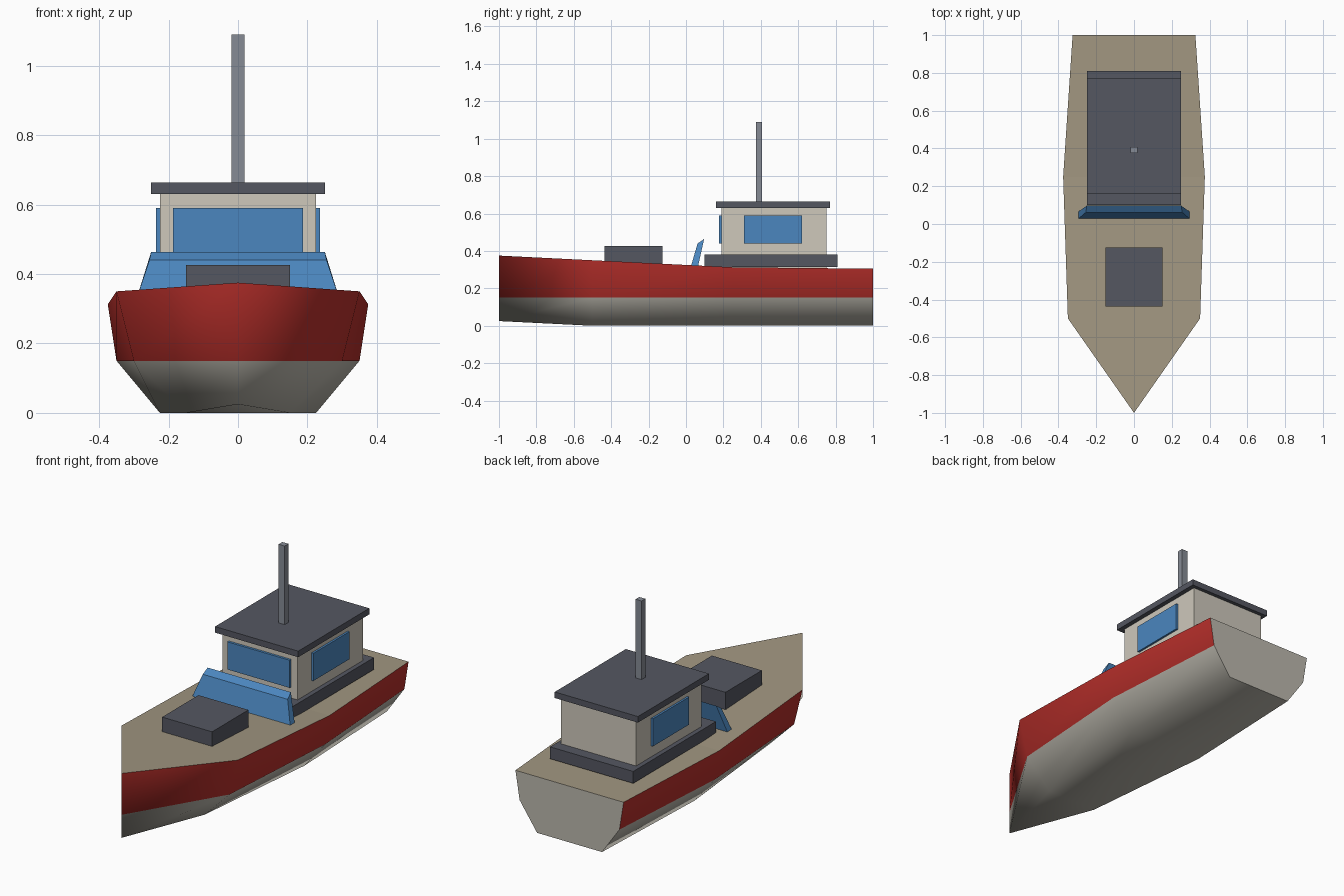
import bpy, bmesh

if "Cube" in bpy.data.objects:
    bpy.data.objects.remove(bpy.data.objects["Cube"])


def material(name, color):
    m = bpy.data.materials.new(name)
    m.diffuse_color = (*color, 1)
    m.use_nodes = True
    m.node_tree.nodes["Principled BSDF"].inputs["Base Color"].default_value = m.diffuse_color
    return m


RED = material("red_paint", (0.50, 0.03, 0.025))
GREY = material("hull_grey", (0.50, 0.48, 0.42))
DECK = material("deck_tan", (0.36, 0.31, 0.22))
DARK = material("dark_grey", (0.09, 0.095, 0.12))
CREAM = material("cabin_cream", (0.62, 0.58, 0.50))
BLUE = material("glass_blue", (0.07, 0.24, 0.52))
STEEL = material("mast_steel", (0.24, 0.26, 0.30))


def finish(name, bm, mats):
    bmesh.ops.recalc_face_normals(bm, faces=bm.faces)
    mesh = bpy.data.meshes.new(name)
    bm.to_mesh(mesh)
    bm.free()
    for m in mats:
        mesh.materials.append(m)
    ob = bpy.data.objects.new(name, mesh)
    bpy.context.collection.objects.link(ob)
    return ob


def box(name, x, y, z, mat):
    """Box from (min, max) ranges on each axis."""
    bm = bmesh.new()
    bmesh.ops.create_cube(bm, size=1)
    for v in bm.verts:
        v.co = [lo + (hi - lo) * (c + 0.5) for c, (lo, hi) in zip(v.co, (x, y, z))]
    return finish(name, bm, [mat])


# Hull: stations of y and (half width, z) for keel, chine and deck edge
stations = [
    (-1.00, [(0, 0.025), (0, 0.15), (0, 0.375)]),
    (-0.50, [(0.15, 0), (0.30, 0.15), (0.35, 0.35)]),
    (0.25, [(0.225, 0), (0.35, 0.15), (0.375, 0.3125)]),
    (1.00, [(0.195, 0), (0.30, 0.15), (0.325, 0.305)]),
]
bm = bmesh.new()
rings = []
for y, pts in stations:
    right = [bm.verts.new((w, y, z)) for w, z in pts]
    left = right if pts[0][0] == 0 else [bm.verts.new((-w, y, z)) for w, z in pts]
    rings.append(right + left[::-1])  # keel, chine, deck, deck, chine, keel

slots = [0, 1, 2, 1, 0, 0]  # material per strip around the section
for a, b in zip(rings, rings[1:]):
    for i, slot in enumerate(slots):
        j = (i + 1) % 6
        f = bm.faces.new(list(dict.fromkeys((a[i], a[j], b[j], b[i]))))
        f.material_index = slot
        f.smooth = slot != 2
transom = bm.faces.new(rings[-1])
# Deck rim and transom rim stay sharp, the skin is smooth
for e in bm.edges:
    decks = [f.material_index == 2 for f in e.link_faces]
    if any(decks) and not all(decks) or transom in e.link_faces:
        e.smooth = False
finish("hull", bm, [GREY, RED, DECK])

# Cabin
box("cabin_base", (-0.25, 0.25), (0.10, 0.81), (0.315, 0.38), DARK)
box("cabin", (-0.225, 0.225), (0.19, 0.75), (0.29, 0.63), CREAM)
box("cabin_roof", (-0.25, 0.25), (0.16, 0.77), (0.63, 0.663), DARK)
box("mast", (-0.018, 0.018), (0.375, 0.407), (0.65, 1.09), STEEL)

# Windows
box("front_window", (-0.187, 0.187), (0.177, 0.20), (0.44, 0.59), BLUE)
for side, s in (("left", -1), ("right", 1)):
    box(side + "_window", sorted((s * 0.215, s * 0.236)), (0.31, 0.62), (0.44, 0.59), BLUE)

# Fore hatch
box("fore_hatch", (-0.15, 0.15), (-0.437, -0.125), (0.32, 0.426), DARK)

# Raked windscreen: side profile of (y, z, half width), joined across
profile = [(0.027, 0.32, 0.295), (0.062, 0.44, 0.255), (0.097, 0.464, 0.25), (0.065, 0.32, 0.295)]
bm = bmesh.new()
ends = [[bm.verts.new((s * w, y, z)) for y, z, w in profile] for s in (-1, 1)]
for e in ends:
    bm.faces.new(e)
for i in range(4):
    j = (i + 1) % 4
    bm.faces.new((ends[0][i], ends[0][j], ends[1][j], ends[1][i]))
finish("windscreen", bm, [BLUE])
